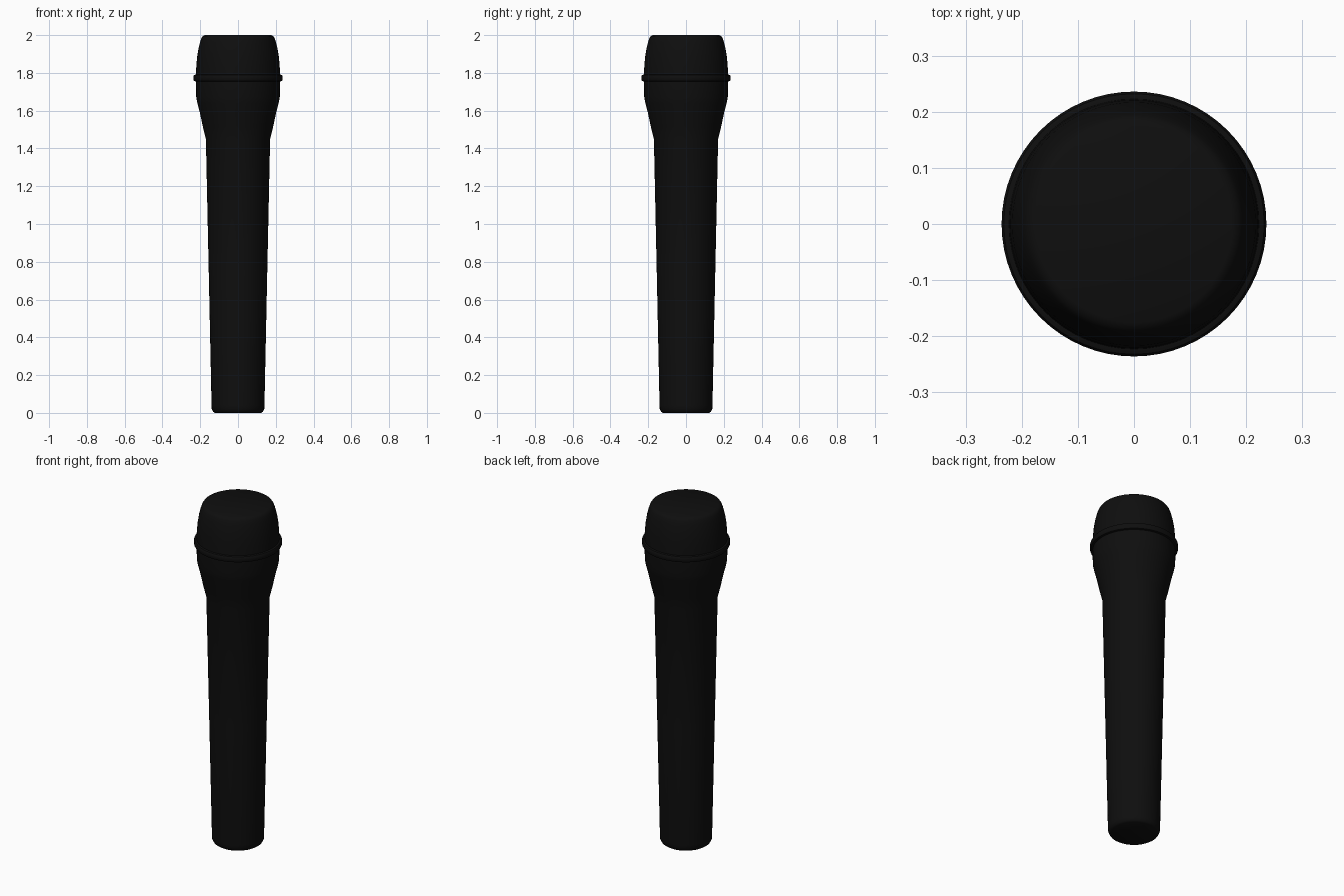
import bpy, bmesh, math

if "Cube" in bpy.data.objects:
    bpy.data.objects.remove(bpy.data.objects["Cube"])

SIDES = 64

black = bpy.data.materials.new("matte_black")
black.diffuse_color = (0.0045, 0.0045, 0.0045, 1)
black.use_nodes = True
black.node_tree.nodes["Principled BSDF"].inputs["Base Color"].default_value = black.diffuse_color


def lathe(name, profile):
    """Closed round part from (radius, height) points, bottom to top."""
    bm = bmesh.new()
    rings = []
    for r, z in profile:
        rings.append([bm.verts.new((r * math.cos(2 * math.pi * i / SIDES),
                                    r * math.sin(2 * math.pi * i / SIDES), z))
                      for i in range(SIDES)])
    for low, high in zip(rings, rings[1:]):
        for i in range(SIDES):
            j = (i + 1) % SIDES
            bm.faces.new((low[i], low[j], high[j], high[i]))
    bm.faces.new(rings[0][::-1])
    bm.faces.new(rings[-1])
    mesh = bpy.data.meshes.new(name)
    bm.to_mesh(mesh)
    bm.free()
    mesh.materials.append(black)
    obj = bpy.data.objects.new(name, mesh)
    bpy.context.collection.objects.link(obj)
    bpy.ops.object.select_all(action='DESELECT')
    obj.select_set(True)
    bpy.context.view_layer.objects.active = obj
    bpy.ops.object.shade_smooth_by_angle(angle=math.radians(35))
    return obj


# Tapered handle with a chamfered foot, flaring into the head cup
lathe("handle", [(0.123, 0), (0.132, 0.006), (0.139, 0.02), (0.140, 0.04),
                 (0.155, 0.75), (0.170, 1.45), (0.186, 1.515), (0.202, 1.59),
                 (0.215, 1.64), (0.221, 1.67), (0.222, 1.76)])

# Raised band around the widest part of the head
lathe("band", [(0.222, 1.754), (0.232, 1.757), (0.236, 1.764),
               (0.236, 1.782), (0.232, 1.789), (0.222, 1.792)])

# Rounded grille with a flat top
lathe("grille", [(0.223, 1.785), (0.221, 1.83), (0.217, 1.88), (0.210, 1.925),
                 (0.201, 1.962), (0.194, 1.983), (0.187, 1.994), (0.175, 2.0)])
